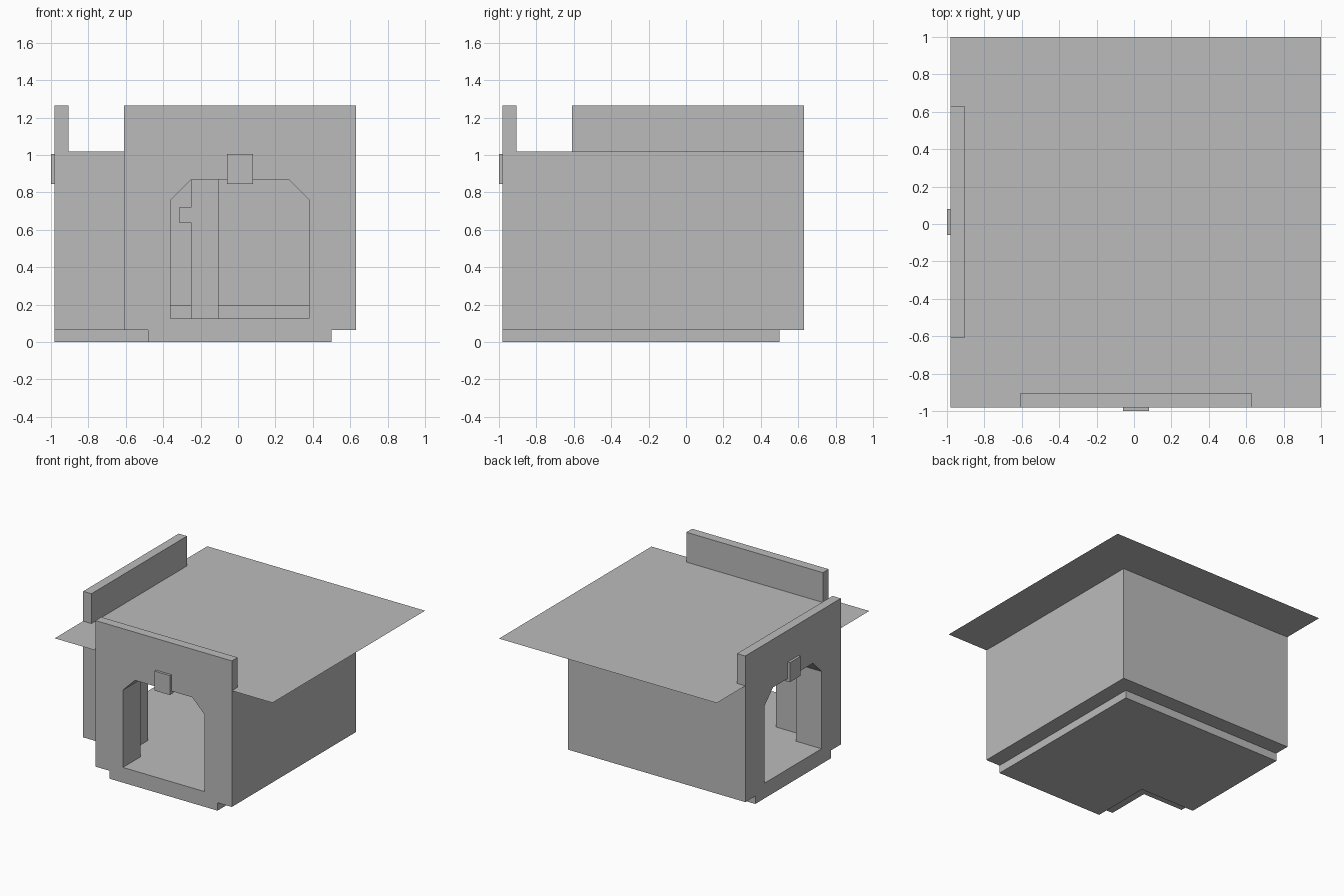
import bpy, bmesh

cube = bpy.data.objects.get("Cube")
if cube:
    bpy.data.objects.remove(cube, do_unlink=True)

grey = bpy.data.materials.new("plain_grey")
grey.use_nodes = True
grey.diffuse_color = (0.5, 0.5, 0.5, 1)
grey.node_tree.nodes["Principled BSDF"].inputs["Base Color"].default_value = (0.5, 0.5, 0.5, 1)


def prism(name, points, lo, hi, axis="z"):
    """Extrude a 2D profile: z takes (x, y), y takes (x, z), x takes (y, z)."""
    place = {"z": lambda a, b, t: (a, b, t),
             "y": lambda a, b, t: (a, t, b),
             "x": lambda a, b, t: (t, a, b)}[axis]
    bm = bmesh.new()
    rings = [[bm.verts.new(place(a, b, t)) for a, b in points] for t in (lo, hi)]
    for ring in rings:
        bm.faces.new(ring)
    count = len(points)
    for i in range(count):
        j = (i + 1) % count
        bm.faces.new((rings[0][i], rings[0][j], rings[1][j], rings[1][i]))
    bmesh.ops.recalc_face_normals(bm, faces=bm.faces)
    mesh = bpy.data.meshes.new(name)
    bm.to_mesh(mesh)
    bm.free()
    mesh.materials.append(grey)
    obj = bpy.data.objects.new(name, mesh)
    bpy.context.collection.objects.link(obj)
    return obj


def rect(a0, a1, b0, b1):
    return [(a0, b0), (a1, b0), (a1, b1), (a0, b1)]


def corner_plan(cut, near, far):
    """Square plan with its front right corner missing."""
    return [(cut, near), (far, near), (far, far), (near, far), (near, cut), (cut, cut)]


def carve(obj, cutters):
    for cutter in cutters:
        cutter.hide_render = True
        mod = obj.modifiers.new("opening", "BOOLEAN")
        mod.operation = "DIFFERENCE"
        mod.solver = "EXACT"
        mod.object = cutter
        bpy.context.view_layer.objects.active = obj
        bpy.ops.object.modifier_apply(modifier=mod.name)


# Walls, base and roof sheet
walls = prism("walls", corner_plan(-0.61, -0.905, 0.63), 0.065, 1.018)
prism("base", corner_plan(-0.48, -0.905, 0.50), 0, 0.065)
bm = bmesh.new()
bm.faces.new([bm.verts.new((x, y, 1.02)) for x, y in rect(-0.98, 1, -0.98, 1)])
roof_mesh = bpy.data.meshes.new("roof")
bm.to_mesh(roof_mesh)
bm.free()
roof_mesh.materials.append(grey)
bpy.context.collection.objects.link(bpy.data.objects.new("roof", roof_mesh))

# Hollow room and the two chamfered doorways
room = prism("room_cutter", [(-0.48, -0.75), (0.5, -0.75), (0.5, 0.5),
                             (-0.75, 0.5), (-0.75, -0.48), (-0.48, -0.48)], 0.125, 1.2)
arch = [(-0.36, 0.125), (0.38, 0.125), (0.38, 0.76), (0.27, 0.87), (-0.25, 0.87), (-0.36, 0.76)]
doors = {axis: prism("door_cutter_" + axis, arch, -1.2, -0.7, axis) for axis in "xy"}
carve(walls, [room, doors["x"], doors["y"]])

# Matching facades with parapet, base tab, keystone and inner wall trim
front = [(-0.48, 0), (0.5, 0), (0.5, 0.065), (0.63, 0.065),
         (0.63, 1.265), (-0.61, 1.265), (-0.61, 0.065), (-0.48, 0.065)]
for axis, side in (("y", "front"), ("x", "right")):
    facade = prism(side + "_facade", front, -0.98, -0.905, axis)
    carve(facade, [doors[axis]])
    prism(side + "_keystone", rect(-0.06, 0.08, 0.845, 1.005), -1, -0.95, axis)
    prism(side + "_inner_pilaster", rect(-0.25, -0.105, 0.125, 1.01), 0.44, 0.5, axis)
    prism(side + "_inner_skirting", rect(-0.48, 0.5, 0.125, 0.195), 0.47, 0.5, axis)
    prism(side + "_inner_bracket", rect(-0.315, -0.25, 0.64, 0.72), 0.44, 0.5, axis)

for cutter in [room, *doors.values()]:
    bpy.data.objects.remove(cutter, do_unlink=True)
